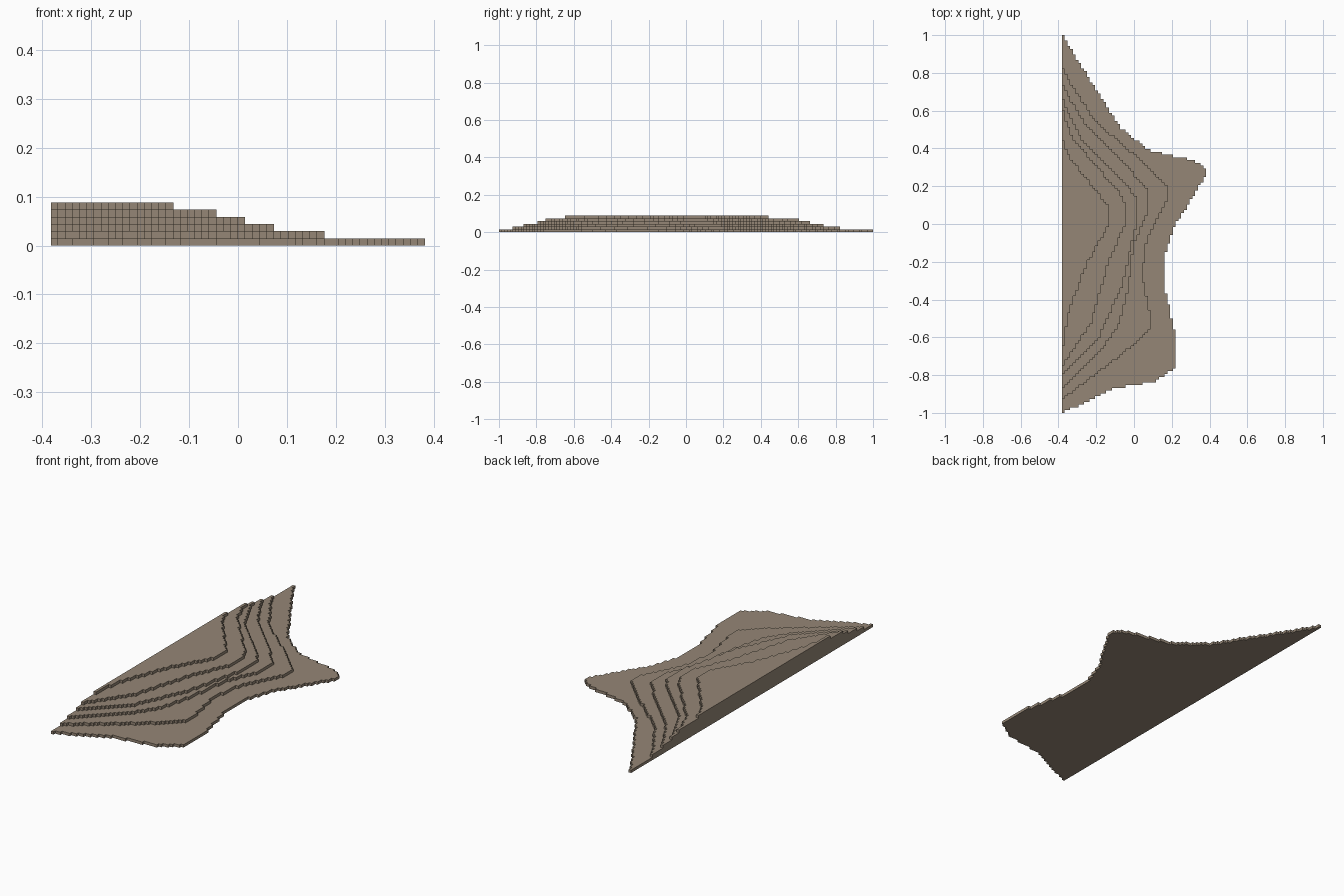
import bpy
import bmesh

# Remove the default object only
default_cube = bpy.data.objects.get("Cube")
if default_cube:
    bpy.data.objects.remove(default_cube, do_unlink=True)

ROWS = 136
CELL = 2 / ROWS
LEFT = -26 * CELL


def width_at(contour, y):
    """Interpolated width in whole cells, measured from the straight cut edge."""
    for (x_back, y_back), (x_front, y_front) in zip(contour, contour[1:]):
        if y_front <= y <= y_back:
            blend = (y_back - y) / (y_back - y_front)
            x = x_back + (x_front - x_back) * blend
            return max(1, round((x - LEFT) / CELL))
    return 0


def stepped_outline(contour):
    """Trace the square-stepped edge of one terrace."""
    points = []
    previous = 0
    for row in range(ROWS + 1):
        y_edge = 1 - row * CELL
        width = width_at(contour, y_edge - CELL / 2) if row < ROWS else 0
        if width != previous:
            points.append((LEFT + previous * CELL, y_edge))
            points.append((LEFT + width * CELL, y_edge))
        previous = width
    return points


def build_terrace(name, level, contour):
    """Extrude the stepped outline into a slab one cell thick."""
    bm = bmesh.new()
    bottom = level * CELL
    corners = [bm.verts.new((x, y, bottom)) for x, y in stepped_outline(contour)]
    face = bm.faces.new(corners)
    extruded = bmesh.ops.extrude_face_region(bm, geom=[face], use_keep_orig=True)
    raised = [v for v in extruded["geom"] if isinstance(v, bmesh.types.BMVert)]
    bmesh.ops.translate(bm, verts=raised, vec=(0, 0, CELL))
    bmesh.ops.recalc_face_normals(bm, faces=bm.faces)
    mesh = bpy.data.meshes.new(name)
    bm.to_mesh(mesh)
    bm.free()
    mesh.materials.append(earth)
    terrace = bpy.data.objects.new(name, mesh)
    bpy.context.collection.objects.link(terrace)


# Single earthy colour
earth = bpy.data.materials.new("earth_brown")
earth.use_nodes = True
earth_colour = (.3, .24, .18, 1)
earth.diffuse_color = earth_colour
shader = next(n for n in earth.node_tree.nodes if n.type == "BSDF_PRINCIPLED")
shader.inputs["Base Color"].default_value = earth_colour

# Wide base with a rounded headland on its free side
build_terrace("base_terrace", 0, [
    (-.38, 1), (-.18, .68), (-.07, .51), (.08, .39), (.32, .335), (.365, .31),
    (.385, .27), (.28, .09), (.22, 0), (.16, -.17), (.16, -.32), (.22, -.59),
    (.22, -.76), (.11, -.835), (-.1, -.87), (-.38, -1)])

# Middle terraces, each stepping back from the one below
build_terrace("second_terrace", 1, [
    (-.38, .82), (-.21, .55), (.07, .31), (.177, .2), (.177, .14), (.06, -.11),
    (.045, -.27), (.085, -.48), (.085, -.56), (-.05, -.68), (-.38, -.93)])
build_terrace("third_terrace", 2, [
    (-.38, .735), (-.25, .52), (-.07, .35), (.07, .18), (.07, .06), (0, -.11),
    (-.03, -.35), (-.08, -.53), (-.15, -.64), (-.38, -.87)])
build_terrace("fourth_terrace", 3, [
    (-.38, .66), (-.28, .45), (-.03, .2), (.015, .13), (.015, .01),
    (-.06, -.32), (-.19, -.61), (-.38, -.8)])
build_terrace("fifth_terrace", 4, [
    (-.38, .6), (-.32, .45), (-.08, .17), (-.045, .1), (-.045, 0),
    (-.13, -.19), (-.23, -.53), (-.38, -.755)])

# Flat summit
build_terrace("summit_terrace", 5, [
    (-.38, .44), (-.34, .35), (-.13, .09), (-.13, 0), (-.25, -.21),
    (-.34, -.45), (-.38, -.65)])
